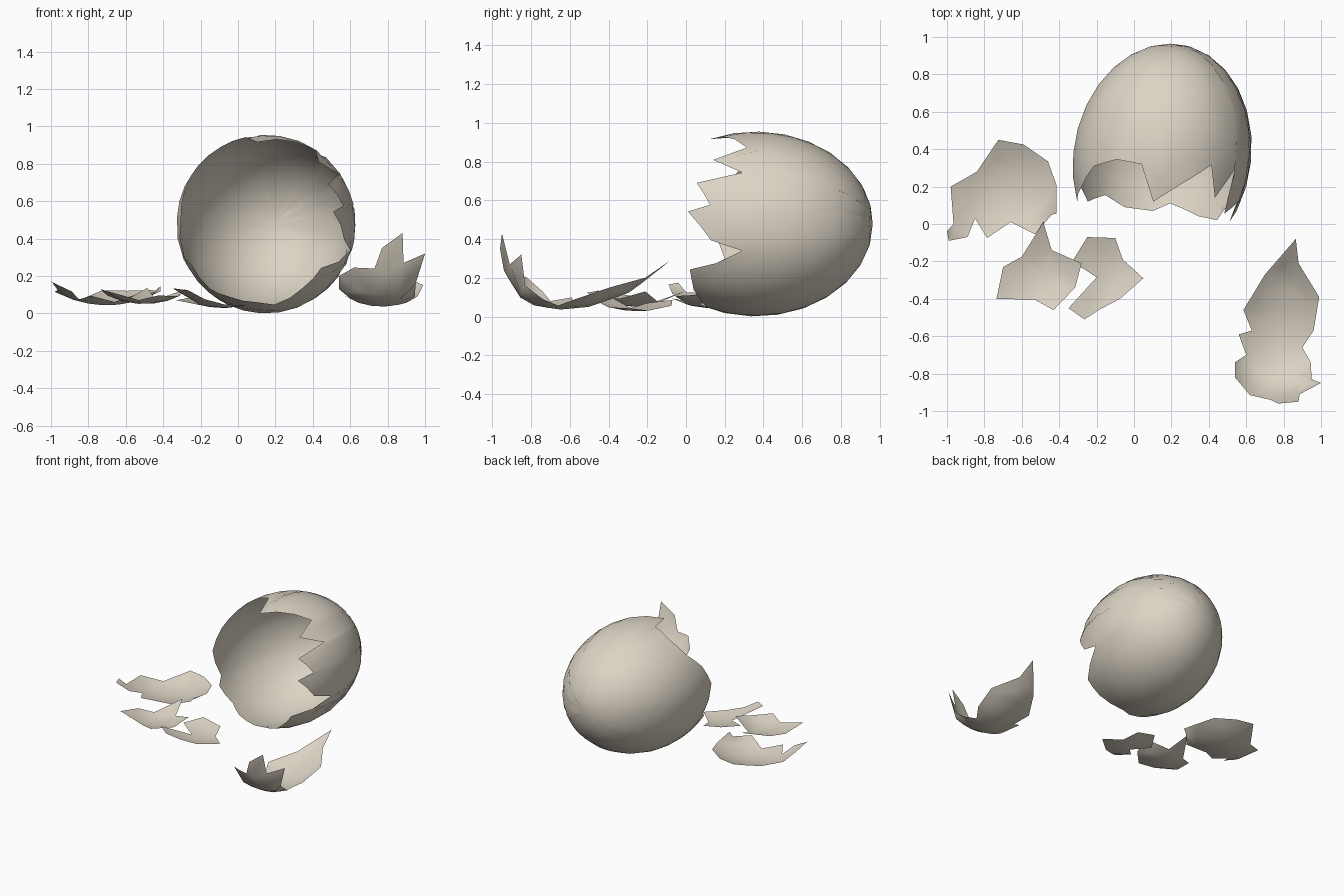
import bpy, math
from mathutils import Vector
from mathutils.geometry import delaunay_2d_cdt, intersect_point_line

if "Cube" in bpy.data.objects:
    bpy.data.objects.remove(bpy.data.objects["Cube"])

shell_mat = bpy.data.materials.new("eggshell_cream")
shell_mat.diffuse_color = (0.72, 0.66, 0.56, 1)
shell_mat.use_nodes = True
shell_mat.node_tree.nodes["Principled BSDF"].inputs["Base Color"].default_value = shell_mat.diffuse_color


def make_object(name, verts, faces):
    mesh = bpy.data.meshes.new(name)
    mesh.from_pydata(verts, [], faces)
    mesh.materials.append(shell_mat)
    for p in mesh.polygons:
        p.use_smooth = True
    mesh.update()
    obj = bpy.data.objects.new(name, mesh)
    bpy.context.collection.objects.link(obj)
    return obj


# Main shell: an egg lying along y, open at the front with a jagged rim
RIM = [  # (angle around y axis in degrees, y of the broken edge)
    (-157, .20), (-150, .12), (-130, .155), (-115, .09), (-94, .07), (-82, .11),
    (-57, .04), (-36.5, .02), (-17, .29), (-11, .13), (9.5, .01), (13, .125),
    (31, .055), (34, .29), (48, .14), (56, .315), (94, .12), (103, .32),
    (120, .345), (139, .31), (155, .2), (175, .12), (203, .20)]
CY, A, R, CZ = .36, .604, .478, .478
ROWS = 9


def egg_point(angle, lat):
    y = CY + A * math.sin(lat)
    r = R * math.cos(lat)
    x = .15 + .07 * (y - CY) + r * math.cos(angle)
    return (x, y, CZ + r * math.sin(angle))


columns = []
for (a0, y0), (a1, y1) in zip(RIM, RIM[1:]):
    n = max(1, math.ceil((a1 - a0) / 14))
    for i in range(n):
        t = i / n
        columns.append((math.radians(a0 + (a1 - a0) * t), y0 + (y1 - y0) * t))

verts, faces = [], []
for angle, y in columns:
    lat0 = math.asin((y - CY) / A)
    for j in range(ROWS):
        verts.append(egg_point(angle, lat0 + (math.pi / 2 - lat0) * j / ROWS))
pole = len(verts)
verts.append(egg_point(0, math.pi / 2))
for i in range(len(columns)):
    a, b = i * ROWS, (i + 1) % len(columns) * ROWS
    for j in range(ROWS - 1):
        faces.append((a + j, a + j + 1, b + j + 1, b + j))
    faces.append((a + ROWS - 1, pole, b + ROWS - 1))
make_object("main_shell", verts, faces)


# Fragments: a broken outline filled with a curved sheet
def fragment(name, outline, height, step=.08):
    """outline points are (x, y) or (x, y, z); z defaults to height(x, y)"""
    n = len(outline)
    pts = [Vector(p[:2]) for p in outline]

    def edge_distance(q):
        best = 9
        for i in range(n):
            a, b = pts[i], pts[(i + 1) % n]
            f = min(1, max(0, intersect_point_line(q, a, b)[1]))
            best = min(best, (a.lerp(b, f) - q).length)
        return best

    x0, x1 = min(p.x for p in pts), max(p.x for p in pts)
    y0, y1 = min(p.y for p in pts), max(p.y for p in pts)
    grid = []
    for i in range(int((x1 - x0) / step) + 1):
        for j in range(int((y1 - y0) / step) + 1):
            q = Vector((x0 + (i + .5) * step, y0 + (j + .5) * step))
            if edge_distance(q) > .03:
                grid.append(q)
    co, _, tris, orig, _, _ = delaunay_2d_cdt(pts + grid, [], [list(range(n))], 1, 1e-5)
    used = sorted({i for t in tris for i in t})
    remap = {v: k for k, v in enumerate(used)}
    out = []
    for i in used:
        x, y = co[i]
        z = height(x, y)
        for o in orig[i]:
            if o < n and len(outline[o]) == 3:
                z = outline[o][2]
        out.append((x, y, z))
    make_object(name, out, [[remap[i] for i in reversed(t)] for t in tris])


def bowl(cx, cy, base, k):
    return lambda x, y: base + k * ((x - cx) ** 2 + (y - cy) ** 2)


fragment("back_left_fragment", [
    (-.98, .2), (-.84, .28), (-.725, .45), (-.59, .425), (-.46, .335), (-.415, .21),
    (-.415, .055, .145), (-.44, .05), (-.53, -.055), (-.66, .01), (-.785, -.075),
    (-.85, .03), (-.89, -.07), (-.99, -.09, .165), (-1, -.04, .175), (-.965, 0)],
    bowl(-.7, .15, .042, .9))

fragment("middle_left_fragment", [
    (-.485, .01), (-.44, -.14), (-.28, -.21, .13), (-.315, -.34), (-.43, -.46),
    (-.53, -.405), (-.735, -.4), (-.7, -.23), (-.6, -.175)],
    bowl(-.5, -.27, .05, 1.1))

fragment("front_centre_fragment", [
    (-.25, -.07), (-.1, -.075), (-.06, -.19), (.05, -.29), (-.075, -.4),
    (-.18, -.455), (-.265, -.51), (-.35, -.45), (-.2, -.285), (-.33, -.2, .07)],
    bowl(-.07, -.25, .028, .9))

# Right fragment: cupped piece with a tall wall at the front
PROFILE = [(-.97, .33), (-.95, .28), (-.9, .14), (-.82, .065), (-.66, .035),
           (-.5, .05), (-.3, .12), (-.08, .28)]


def cup(x, y):
    z = PROFILE[-1][1]
    for (ya, za), (yb, zb) in zip(PROFILE, PROFILE[1:]):
        if ya <= y <= yb:
            z = za + (zb - za) * (y - ya) / (yb - ya)
    return z + 1.3 * (x - .77) ** 2


fragment("right_fragment", [
    (.54, -.74, .13), (.54, -.82, .2), (.62, -.915, .245), (.73, -.94, .24),
    (.77, -.96, .35), (.88, -.95, .43), (.885, -.91, .27), (1, -.85, .32),
    (.95, -.83, .16), (.945, -.74), (.9, -.66), (.96, -.57), (.99, -.39),
    (.88, -.21), (.865, -.08, .29), (.7, -.27), (.585, -.46), (.63, -.57),
    (.56, -.59), (.6, -.7)], cup, .07)
